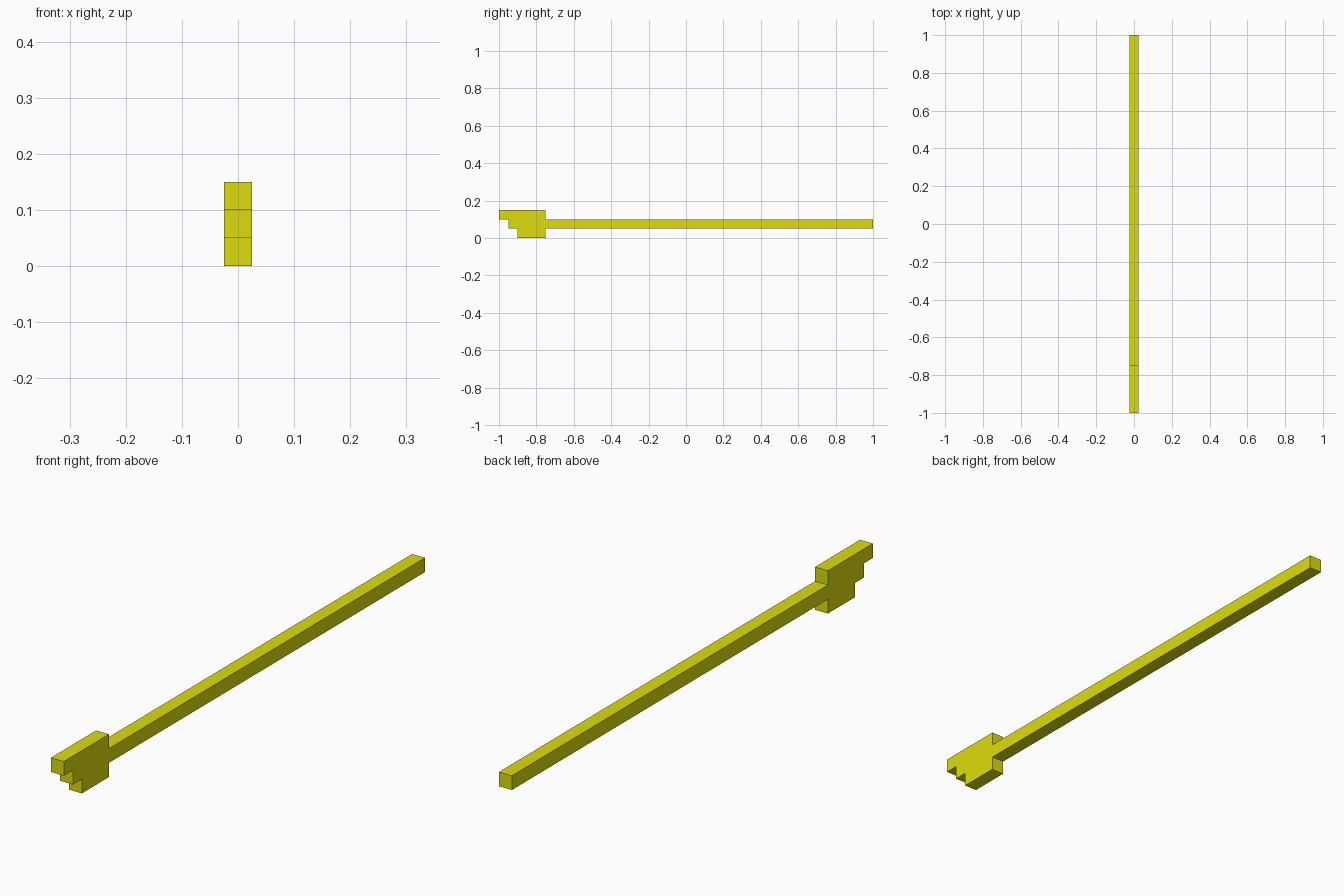
import bpy
import bmesh

if "Cube" in bpy.data.objects:
    bpy.data.objects.remove(bpy.data.objects["Cube"])

WIDTH = 0.05

# Side outline (y, z): stepped head at the front, long square shaft to the back
OUTLINE = [
    (-0.90, 0.00), (-0.75, 0.00), (-0.75, 0.05), (1.00, 0.05),
    (1.00, 0.10), (-0.75, 0.10), (-0.75, 0.15), (-1.00, 0.15),
    (-1.00, 0.10), (-0.95, 0.10), (-0.95, 0.05), (-0.90, 0.05),
]


def extrude_outline(name, outline, width, material):
    bm = bmesh.new()
    face = bm.faces.new([bm.verts.new((-width / 2, y, z)) for y, z in outline])
    result = bmesh.ops.extrude_face_region(bm, geom=[face], use_keep_orig=True)
    moved = [v for v in result["geom"] if isinstance(v, bmesh.types.BMVert)]
    bmesh.ops.translate(bm, verts=moved, vec=(width, 0, 0))
    bmesh.ops.recalc_face_normals(bm, faces=bm.faces[:])
    mesh = bpy.data.meshes.new(name)
    bm.to_mesh(mesh)
    bm.free()
    mesh.materials.append(material)
    obj = bpy.data.objects.new(name, mesh)
    bpy.context.collection.objects.link(obj)
    return obj


# Yellow finish
yellow = bpy.data.materials.new("yellow")
yellow.diffuse_color = (0.72, 0.72, 0.004, 1)
yellow.use_nodes = True
yellow.node_tree.nodes["Principled BSDF"].inputs["Base Color"].default_value = yellow.diffuse_color

# Shaft and stepped head as one solid
extrude_outline("shaft_with_stepped_head", OUTLINE, WIDTH, yellow)
